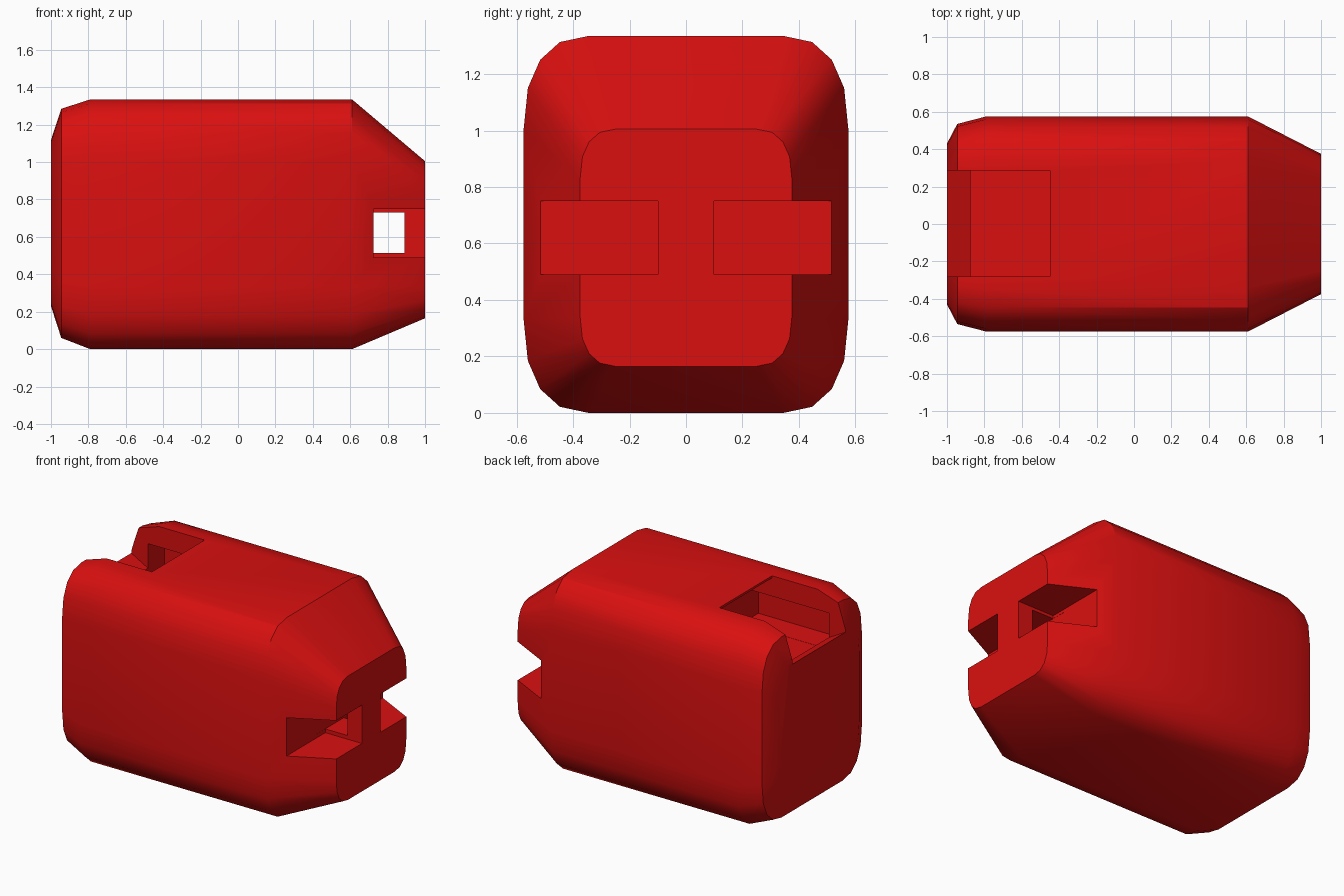
import bpy, bmesh, math

if "Cube" in bpy.data.objects:
    bpy.data.objects.remove(bpy.data.objects["Cube"], do_unlink=True)

# Single red material
red = bpy.data.materials.new("bright_red")
red.use_nodes = True
color = (0.7, 0.005, 0.005, 1)
red.diffuse_color = color
red.node_tree.nodes["Principled BSDF"].inputs["Base Color"].default_value = color


def finish(name, bm):
    bmesh.ops.recalc_face_normals(bm, faces=bm.faces)
    mesh = bpy.data.meshes.new(name)
    bm.to_mesh(mesh)
    bm.free()
    mesh.materials.append(red)
    obj = bpy.data.objects.new(name, mesh)
    bpy.context.collection.objects.link(obj)
    return obj


def rounded_ring(bm, x, half, low, high, ry, rz, steps=4):
    """Rounded rectangle in the YZ plane with slightly squared corners."""
    mid, tall = (low + high) / 2, (high - low) / 2
    ring = []
    for sy, sz, flip in ((1, 1, False), (-1, 1, True), (-1, -1, False), (1, -1, True)):
        for i in range(steps + 1):
            a = math.pi / 2 * (steps - i if flip else i) / steps
            c, s = max(math.cos(a), 0) ** 0.85, max(math.sin(a), 0) ** 0.85
            ring.append(bm.verts.new((x, sy * (half - ry + ry * c),
                                      mid + sz * (tall - rz + rz * s))))
    return ring


def prism(name, outline, y0, y1):
    """Side outline in XZ extruded across Y."""
    bm = bmesh.new()
    face = bm.faces.new([bm.verts.new((x, y0, z)) for x, z in outline])
    out = bmesh.ops.extrude_face_region(bm, geom=[face])
    verts = [v for v in out["geom"] if isinstance(v, bmesh.types.BMVert)]
    bmesh.ops.translate(bm, verts=verts, vec=(0, y1 - y0, 0))
    return finish(name, bm)


def box(name, x0, x1, y0, y1, z0, z1):
    return prism(name, [(x0, z0), (x1, z0), (x1, z1), (x0, z1)], y0, y1)


# Lofted body: x, half width, bottom, top, corner width, corner height
stations = [
    (-1.0, 0.43, 0.23, 1.12, 0.17, 0.22),
    (-0.945, 0.535, 0.06, 1.285, 0.21, 0.3),
    (-0.79, 0.575, 0, 1.335, 0.23, 0.33),
    (0.61, 0.575, 0, 1.335, 0.23, 0.33),
    (1.0, 0.375, 0.165, 1.005, 0.125, 0.175),
]
bm = bmesh.new()
rings = [rounded_ring(bm, *s) for s in stations]
for a, b in zip(rings, rings[1:]):
    for i in range(len(a)):
        j = (i + 1) % len(a)
        bm.faces.new((a[i], a[j], b[j], b[i]))
bm.faces.new(rings[0])
bm.faces.new(rings[-1])
body = finish("body", bm)

# Side notches, pin hole through the web, and the undercut top slot
cutters = [
    box("left_notch", 0.725, 1.1, 0.1, 0.7, 0.49, 0.75),
    box("right_notch", 0.725, 1.1, -0.7, -0.1, 0.49, 0.75),
    box("web_hole", 0.724, 0.89, -0.2, 0.2, 0.515, 0.73),
    prism("top_slot", [(-1.1, 1.155), (-0.875, 1.03), (-0.875, 0.95), (-0.22, 0.95),
                       (-0.22, 1.2), (-0.45, 1.32), (-0.45, 1.5), (-1.1, 1.5)],
          -0.28, 0.285),
    box("wide_pocket", -0.875, -0.221, -0.46, 0.46, 0.951, 1.196),
]
bpy.context.view_layer.objects.active = body
for cutter in cutters:
    cutter.hide_render = True
    mod = body.modifiers.new(cutter.name, 'BOOLEAN')
    mod.operation = 'DIFFERENCE'
    mod.solver = 'EXACT'
    mod.object = cutter
    bpy.ops.object.modifier_apply(modifier=mod.name)
    bpy.data.objects.remove(cutter, do_unlink=True)

# Smooth sides with crisp cut edges
bpy.ops.object.select_all(action='DESELECT')
body.select_set(True)
bpy.ops.object.shade_smooth_by_angle(angle=math.radians(30))
